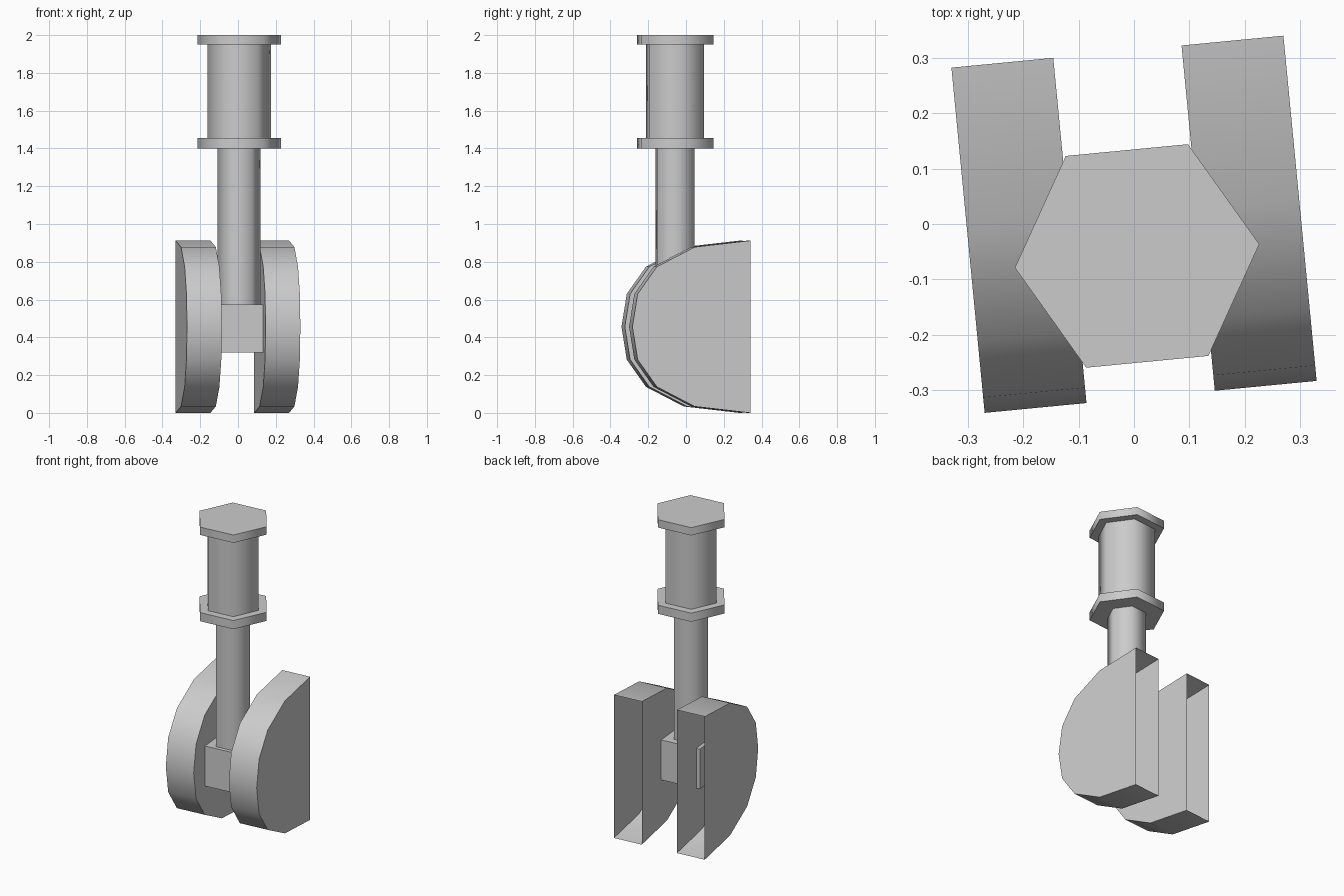
import bpy, bmesh, math
from mathutils import Matrix

if "Cube" in bpy.data.objects:
    bpy.data.objects.remove(bpy.data.objects["Cube"])

TURN = Matrix.Rotation(math.radians(5.5), 4, 'Z')   # whole model is turned slightly
STRUT_Y = -0.058


def finish(name, bm, smooth_angle=None):
    bmesh.ops.recalc_face_normals(bm, faces=bm.faces)
    bm.transform(TURN)
    mesh = bpy.data.meshes.new(name)
    bm.to_mesh(mesh)
    bm.free()
    ob = bpy.data.objects.new(name, mesh)
    bpy.context.collection.objects.link(ob)
    if smooth_angle:
        bpy.ops.object.select_all(action='DESELECT')
        ob.select_set(True)
        bpy.context.view_layer.objects.active = ob
        bpy.ops.object.shade_smooth_by_angle(angle=math.radians(smooth_angle))
    return ob


def hex_prism(name, radius, z0, z1):
    bm = bmesh.new()
    ring = [(radius * math.cos(math.radians(60 * i)),
             STRUT_Y + radius * math.sin(math.radians(60 * i))) for i in range(6)]
    low = [bm.verts.new((x, y, z0)) for x, y in ring]
    high = [bm.verts.new((x, y, z1)) for x, y in ring]
    bm.faces.new(low)
    bm.faces.new(high)
    for i in range(6):
        j = (i + 1) % 6
        bm.faces.new((low[i], low[j], high[j], high[i]))
    finish(name, bm, 70)


# Strut, outer sleeve and its two flanges
hex_prism("strut", 0.114, 0.56, 1.41)
hex_prism("sleeve", 0.169, 1.45, 1.96)
hex_prism("lower_flange", 0.222, 1.40, 1.455)
hex_prism("upper_flange", 0.222, 1.95, 2.0)

# Axle block between the wheels, ends poking through the inner walls
bm = bmesh.new()
bmesh.ops.create_cube(bm, size=1)
bm.transform(Matrix.Translation((0, -0.048, 0.4475)) @ Matrix.Diagonal((0.28, 0.266, 0.255, 1)))
finish("axle_block", bm)

# Wheel covers: hollow half-round shells, open at the back
HUB_Z = 0.456
UPPER = [(0.313, 0.456), (0.017, 0.422), (-0.184, 0.318), (-0.286, 0.174)]
PROFILE = UPPER + [(-0.314, 0.0)] + [(y, -z) for y, z in reversed(UPPER)]


def wheel(name, side):
    bm = bmesh.new()
    walls = [[bm.verts.new((side * x, y, HUB_Z + z)) for y, z in PROFILE]
             for x in (0.1165, 0.3015)]
    inner, outer = walls
    bm.faces.new(inner)
    bm.faces.new(outer)
    for i in range(len(PROFILE) - 1):
        bm.faces.new((inner[i], inner[i + 1], outer[i + 1], outer[i]))
    finish(name, bm, 50)


wheel("left_wheel", -1)
wheel("right_wheel", 1)
